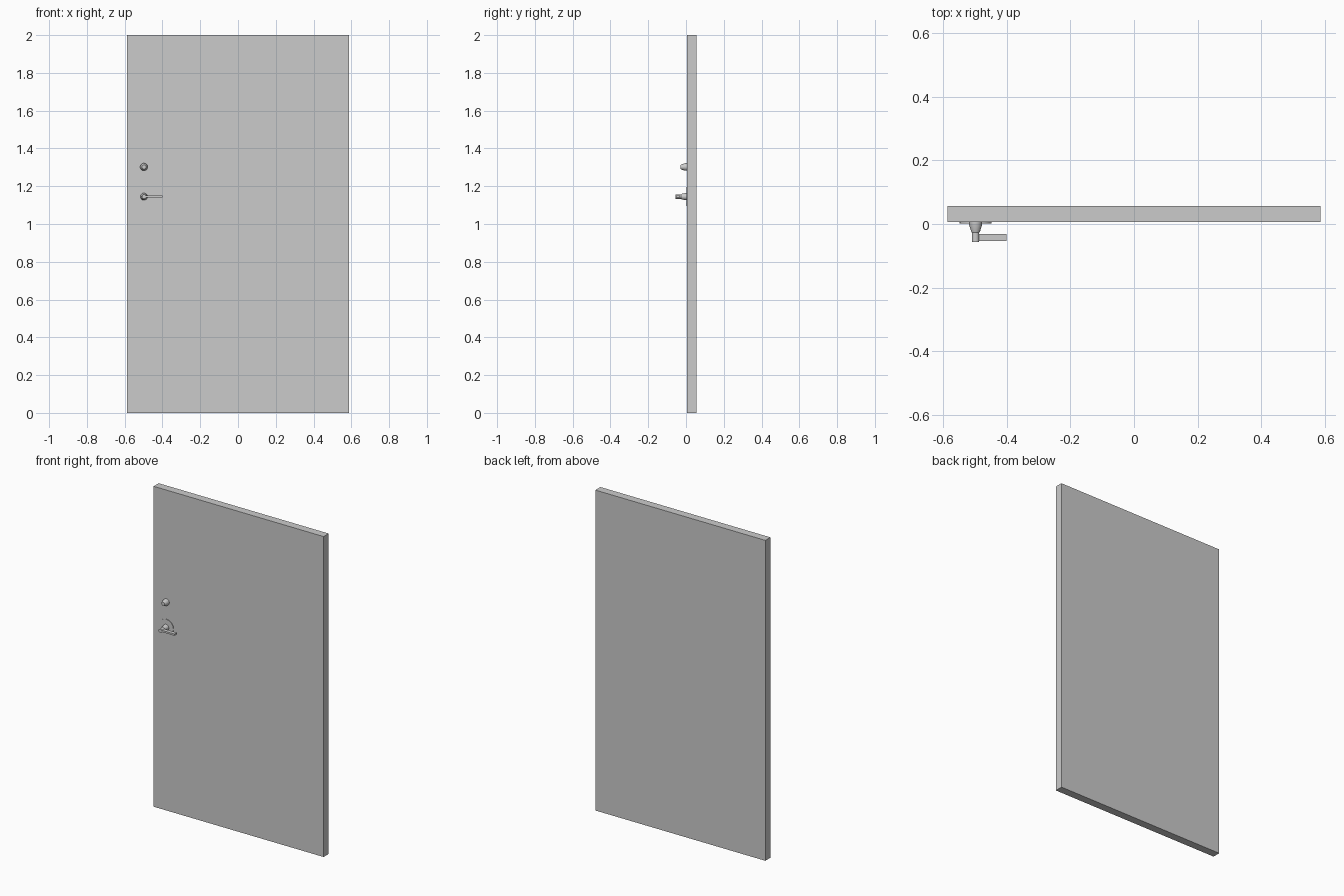
import bpy, bmesh, math

if "Cube" in bpy.data.objects:
    bpy.data.objects.remove(bpy.data.objects["Cube"])

HX = -0.498      # hardware column
FRONT = 0.006    # front face of the door


def finish(bm, name):
    bmesh.ops.recalc_face_normals(bm, faces=bm.faces)
    me = bpy.data.meshes.new(name)
    bm.to_mesh(me)
    bm.free()
    ob = bpy.data.objects.new(name, me)
    bpy.context.collection.objects.link(ob)
    return ob


def box(name, lo, hi):
    bm = bmesh.new()
    bmesh.ops.create_cube(bm, size=1)
    for v in bm.verts:
        v.co = [(a + b) / 2 + c * (b - a) for a, b, c in zip(lo, hi, v.co)]
    return finish(bm, name)


def turned(name, z, profile, n=32):
    """Closed solid turned about the y axis; profile is (radius, y) pairs."""
    bm = bmesh.new()
    rings = [[bm.verts.new((HX + r * math.cos(2 * math.pi * i / n), y,
                            z + r * math.sin(2 * math.pi * i / n)))
              for i in range(n)] for r, y in profile]
    for a, b in zip(rings, rings[1:]):
        for i in range(n):
            f = bm.faces.new((a[i], a[(i + 1) % n], b[(i + 1) % n], b[i]))
            f.smooth = True
    bm.faces.new(rings[0])
    bm.faces.new(rings[-1])
    ob = finish(bm, name)
    bpy.ops.object.select_all(action='DESELECT')
    ob.select_set(True)
    bpy.context.view_layer.objects.active = ob
    bpy.ops.object.shade_smooth_by_angle(angle=math.radians(25))
    return ob


# Door slab
box("door_panel", (-0.587, FRONT, 0), (0.587, 0.056, 2))

# Handle: round plate, flared neck and flat lever
turned("handle_plate", 1.145, [(0.05, FRONT), (0.05, 0.002)])
turned("handle_neck", 1.145, [(0.019, 0.002), (0.018, -0.006), (0.0145, -0.023),
                              (0.0115, -0.026), (0.0115, -0.056)])
box("handle_lever", (HX + 0.004, -0.054, 1.1395), (-0.401, -0.031, 1.1505))

# Tapered lock cylinder above the handle
turned("lock_cylinder", 1.302, [(0.02, FRONT), (0.02, -0.004), (0.013, -0.026),
                                (0.011, -0.028)])
